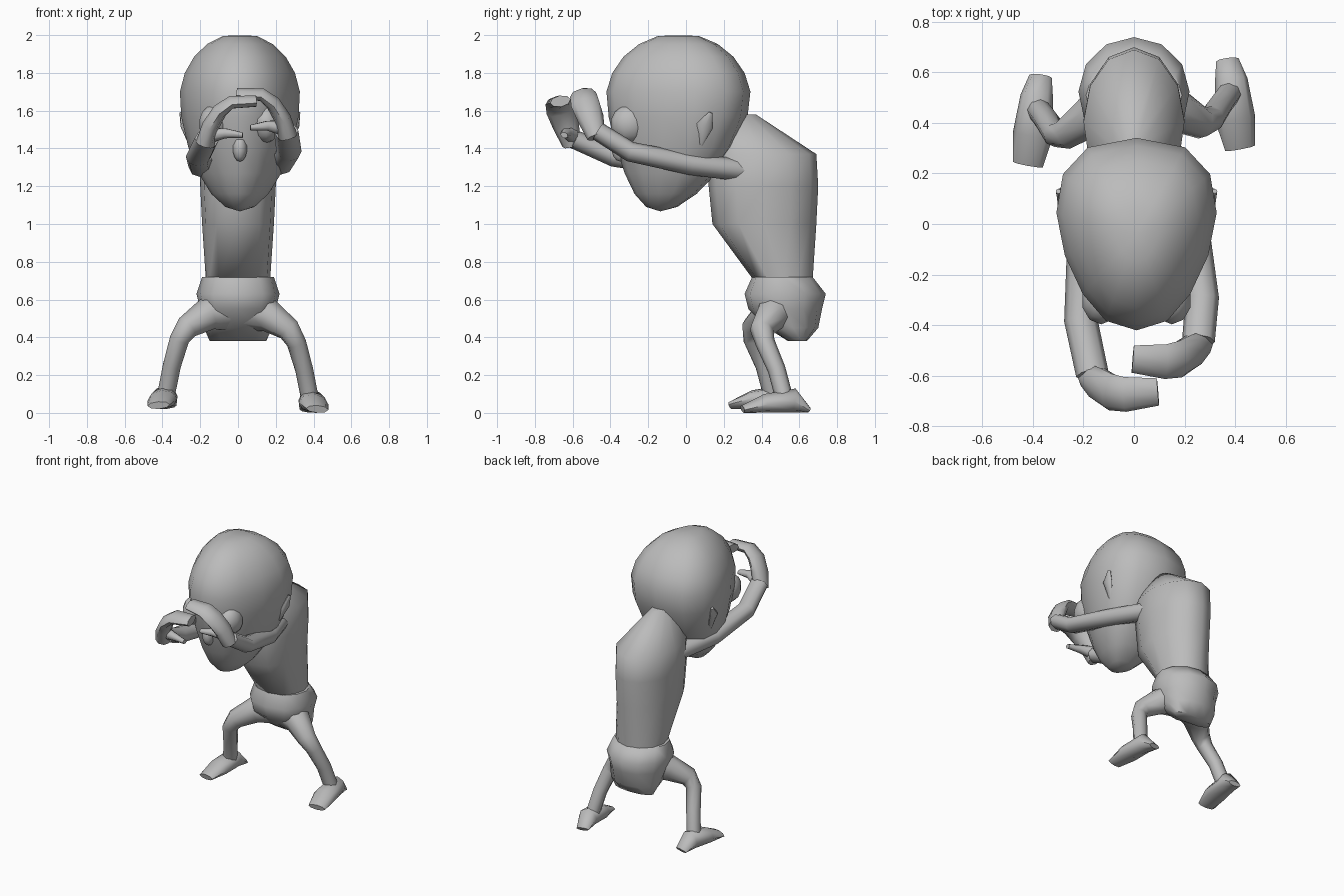
import bpy
import bmesh
import math
from mathutils import Vector

if "Cube" in bpy.data.objects:
    bpy.data.objects.remove(bpy.data.objects["Cube"], do_unlink=True)

GREY = (0.5, 0.5, 0.5, 1)
clay = bpy.data.materials.new("clay_grey")
clay.use_nodes = True
clay.diffuse_color = GREY
clay.node_tree.nodes["Principled BSDF"].inputs["Base Color"].default_value = GREY
SIDES = (("left", 1), ("right", -1))


def finish(obj, name):
    """Name, colour and smooth one part."""
    obj.name = name
    obj.data.materials.append(clay)
    bpy.ops.object.select_all(action="DESELECT")
    obj.select_set(True)
    bpy.context.view_layer.objects.active = obj
    bpy.ops.object.shade_smooth_by_angle(angle=math.radians(60))


def skin(name, rings):
    """Bridge equal rings of points into a closed part."""
    bm = bmesh.new()
    loops = [[bm.verts.new(point) for point in ring] for ring in rings]
    for lower, upper in zip(loops, loops[1:]):
        for i in range(len(lower)):
            bm.faces.new((lower[i - 1], lower[i], upper[i], upper[i - 1]))
    bm.faces.new(loops[0])
    bm.faces.new(loops[-1])
    bmesh.ops.recalc_face_normals(bm, faces=bm.faces)
    mesh = bpy.data.meshes.new(name)
    bm.to_mesh(mesh)
    bm.free()
    obj = bpy.data.objects.new(name, mesh)
    bpy.context.collection.objects.link(obj)
    finish(obj, name)


def circle(count):
    """Unit circle points, the first one facing the front."""
    angles = [math.tau * i / count for i in range(count)]
    return [(math.sin(a), -math.cos(a)) for a in angles]


def fade(start, end, count):
    """Evenly spaced sizes from start to end."""
    return [start + (end - start) * i / (count - 1) for i in range(count)]


def stack(name, levels):
    """Level rings, boxy in front and round behind: height, front, back, half width."""
    rings = []
    for z, front, back, width in levels:
        middle, depth = (front + back) / 2, (back - front) / 2
        rings.append([(math.copysign(abs(u) ** (0.75 if v < 0 else 1), u) * width,
                       middle + v * depth, z) for u, v in circle(12)])
    skin(name, rings)


def limb(name, points, widths, heights, side=(1, 0, 0)):
    """Tapered tube along points, its cross-section carried round each bend."""
    points = [Vector(p) for p in points]
    side, last, rings = Vector(side), None, []
    for i, (point, width, height) in enumerate(zip(points, widths, heights)):
        ahead = points[min(i + 1, len(points) - 1)]
        along = (ahead - points[max(i - 1, 0)]).normalized()
        if last:
            side = last.rotation_difference(along) @ side
        side = (side - along * side.dot(along)).normalized()
        up, last = along.cross(side), along
        rings.append([point + side * width * u + up * height * v
                      for u, v in circle(8)])
    skin(name, rings)


def ball(name, centre, radii, segments=10):
    """Low-poly ellipsoid, with unit vertices still free to be shaped."""
    bpy.ops.mesh.primitive_uv_sphere_add(
        segments=segments, ring_count=segments - 3, location=centre)
    obj = bpy.context.object
    obj.scale = radii
    finish(obj, name)
    return obj


# Head: flat crown, full back, narrow face and a long tapering jaw
head = ball("head", (0.01, -0.04, 1.65), (0.31, 0.385, 0.36), segments=14)
for vert in head.data.vertices:
    co = vert.co
    boxy = max(math.hypot(co.x, co.y), 0.01)
    co.x = math.copysign(boxy * (abs(co.x) / boxy) ** 0.8, co.x)
    co.x *= 1 + 0.25 * co.y / boxy
    jaw = max(-co.z, 0)
    co.x *= 1 - 0.15 * jaw
    co.y = co.y * (1 - 0.25 * jaw) - 0.25 * jaw * jaw
    co.z = min(co.z, 0.97) - 0.62 * jaw

# Face details
ball("nose", (0.01, -0.345, 1.4), (0.04, 0.05, 0.07))
for side, s in SIDES:
    ball(side + "_eye", (0.01 + s * 0.14, -0.3, 1.53), (0.08, 0.1, 0.1))
    ear = [(0.25, 0.08, 1.42), (0.3, 0.1, 1.52), (0.31, 0.13, 1.59)]
    limb(side + "_ear", [(0.01 + s * x, y, z) for x, y, z in ear],
         fade(0.02, 0.01, 3), (0.01, 0.045, 0.01))

# Hunched torso and hanging shorts
stack("torso", [
    (0.7, 0.36, 0.67, 0.17), (1, 0.14, 0.69, 0.19), (1.2, 0.12, 0.7, 0.2),
    (1.37, 0.12, 0.69, 0.2), (1.58, 0.2, 0.37, 0.05)])
stack("shorts", [
    (0.72, 0.35, 0.67, 0.19), (0.63, 0.31, 0.74, 0.22), (0.55, 0.33, 0.72, 0.2),
    (0.45, 0.43, 0.7, 0.18), (0.38, 0.54, 0.64, 0.15)])


def pose(points, s, shift):
    """Mirror points to one side and ease them into a shift along the limb."""
    posed = []
    for i, (x, y, z) in enumerate(points):
        amount = min(i / 3, 1)
        posed.append(Vector((s * x, y, z)) + Vector(shift) * amount)
    return posed


def place(points, s, shift):
    """Mirror points to one side and move them all."""
    return [Vector((s * x, y, z)) + shift for x, y, z in points]


leg = [(0.07, 0.49, 0.55), (0.17, 0.45, 0.51), (0.27, 0.4, 0.44),
       (0.31, 0.42, 0.37), (0.35, 0.48, 0.23), (0.38, 0.52, 0.08)]
foot = [(0.37, 0.65, 0.015), (0.385, 0.57, 0.065), (0.4, 0.42, 0.05),
        (0.42, 0.3, 0.02)]
arm = [(0.1, 0.34, 1.28), (0.21, 0, 1.31), (0.24, -0.34, 1.37),
       (0.21, -0.53, 1.47)]
hand = [(0.22, -0.54, 1.44), (0.19, -0.57, 1.54), (0.14, -0.6, 1.62),
        (0.08, -0.61, 1.665), (-0.05, -0.6, 1.67)]
thumb = [(0.18, -0.54, 1.49), (0.11, -0.57, 1.5), (0.02, -0.58, 1.49)]

for side, s in SIDES:
    # Bent legs, the right foot a small step ahead
    step = Vector((0, 0, 0)) if s > 0 else Vector((0, -0.065, 0.02))
    taper = [0.047 + 0.075 * (1 - t) ** 3 for t in fade(0, 1, len(leg))]
    limb(side + "_leg", pose(leg, s, step), taper, taper)
    limb(side + "_foot", place(foot, s, step), (0.045, 0.065, 0.08, 0.06),
         [z for x, y, z in foot])

    # Arms reach forward, flat hands curl over with fingers pointing inward
    reach = Vector((0.045, s * 0.065, s * 0.02))
    limb(side + "_arm", pose(arm, s, reach),
         fade(0.07, 0.065, len(arm)), fade(0.06, 0.05, len(arm)))
    limb(side + "_hand", place(hand, s, reach), (0.05, 0.07, 0.075, 0.07, 0.055),
         fade(0.05, 0.03, len(hand)), side=(0, 1, 0))
    limb(side + "_thumb", place(thumb, s, reach),
         fade(0.04, 0.02, 3), fade(0.04, 0.015, 3))
